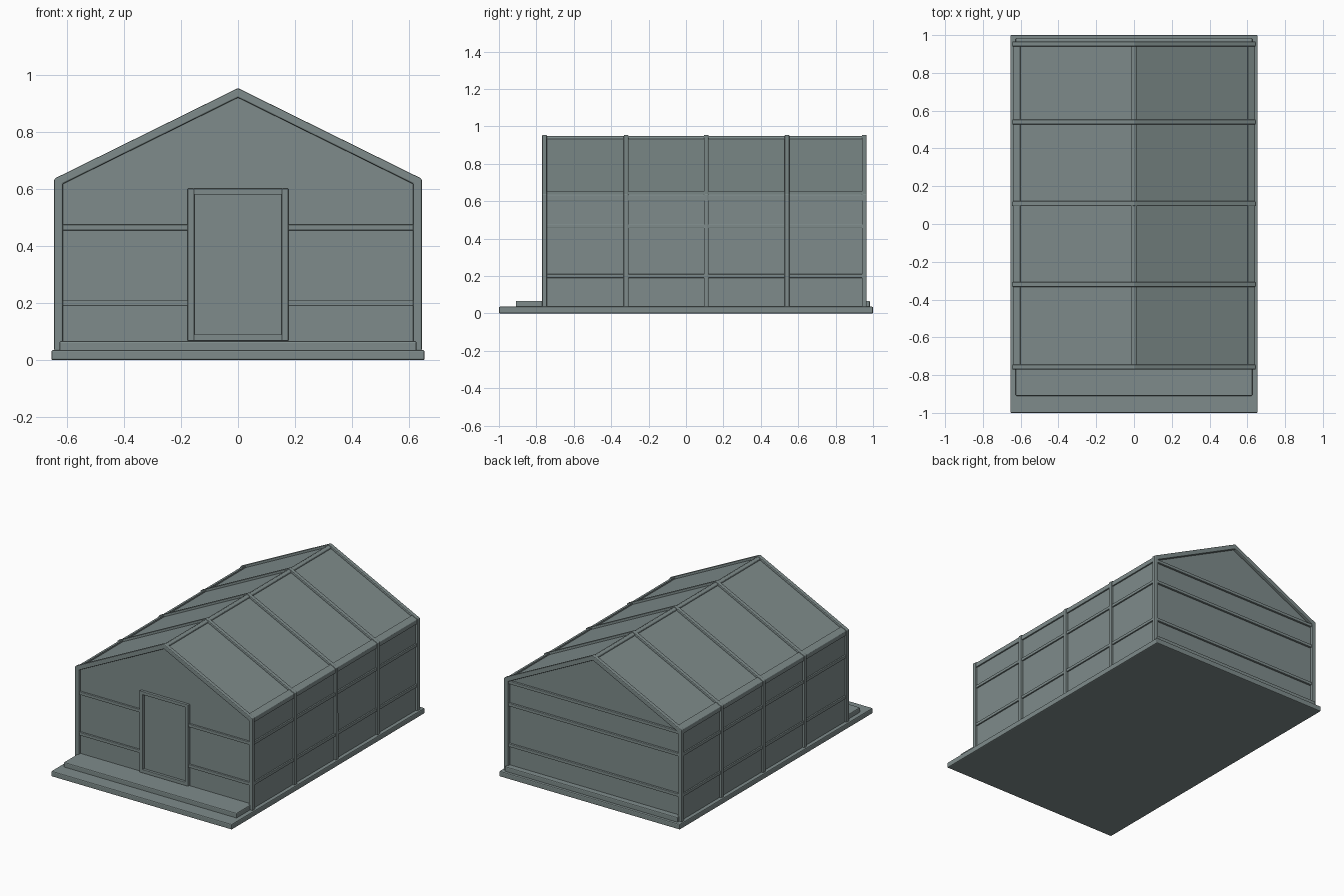
import bpy, bmesh, math

cube = bpy.data.objects.get("Cube")
if cube:
    bpy.data.objects.remove(cube, do_unlink=True)

# Single painted-metal colour
COLOR = (0.21, 0.26, 0.258, 1.0)
metal = bpy.data.materials.new("grey green metal")
metal.use_nodes = True
metal.diffuse_color = COLOR
bsdf = next(n for n in metal.node_tree.nodes if n.type == 'BSDF_PRINCIPLED')
bsdf.inputs["Base Color"].default_value = COLOR
bsdf.inputs["Roughness"].default_value = 0.7

HALF, EAVE, APEX, FLOOR = 0.645, 0.637, 0.955, 0.033
SLOPE = math.atan2(APEX - EAVE, HALF)


def extrude_profile(name, points, y0, y1, bevel=0.0):
    """Extrude a closed (x, z) outline along y."""
    bm = bmesh.new()
    face = bm.faces.new([bm.verts.new((x, y0, z)) for x, z in points])
    ext = bmesh.ops.extrude_face_region(bm, geom=[face])
    moved = [v for v in ext["geom"] if isinstance(v, bmesh.types.BMVert)]
    bmesh.ops.translate(bm, vec=(0, y1 - y0, 0), verts=moved)
    bmesh.ops.recalc_face_normals(bm, faces=bm.faces)
    mesh = bpy.data.meshes.new(name)
    bm.to_mesh(mesh)
    bm.free()
    mesh.materials.append(metal)
    obj = bpy.data.objects.new(name, mesh)
    bpy.context.collection.objects.link(obj)
    if bevel:
        mod = obj.modifiers.new("edge", 'BEVEL')
        mod.width = bevel
        mod.segments = 2
        mod.limit_method = 'ANGLE'
        mod.angle_limit = math.radians(40)
    return obj


def box(name, x0, x1, y0, y1, z0, z1, bevel=0.0):
    return extrude_profile(name, [(x0, z0), (x1, z0), (x1, z1), (x0, z1)], y0, y1, bevel)


def roof_z(x, d):
    """Roof height at x, for a shell sunk by d below the outer frames."""
    return APEX - d / math.cos(SLOPE) - abs(x) * math.tan(SLOPE)


def portal(d):
    """Half-open house outline, from left foot over the ridge to right foot."""
    w = HALF - d
    return [(-w, FLOOR), (-w, roof_z(w, d)), (0, roof_z(0, d)),
            (w, roof_z(w, d)), (w, FLOOR)]


def frame_ring(d0, d1):
    return portal(d0) + portal(d1)[::-1]


# Ground slab and stepped plinth
box("base_slab", -0.655, 0.655, -1, 1, 0, 0.036, 0.006)
box("plinth_step", -0.627, 0.627, -0.91, 0.983, 0.03, 0.067, 0.006)

# Wall and roof shell
FRONT, BACK = -0.752, 0.947
extrude_profile("wall_and_roof_shell", portal(0.014), FRONT, BACK)

# Portal frames along the length
for i, y in enumerate((-0.757, -0.32, 0.108, 0.54, 0.953)):
    extrude_profile(f"portal_frame_{i + 1}", frame_ring(0, 0.03),
                    y - 0.013, y + 0.013, 0.005)

# Ridge purlin
RAIL, DEEP = 0.005, 0.025
extrude_profile("ridge_purlin",
                [(-0.016, roof_z(0.016, RAIL)), (0, roof_z(0, RAIL)),
                 (0.016, roof_z(0.016, RAIL)), (0.016, roof_z(0.016, DEEP)),
                 (0, roof_z(0, DEEP)), (-0.016, roof_z(0.016, DEEP))],
                FRONT, BACK, 0.003)

# Eave purlins and side girts
GIRTS = (0.2, 0.466)
for side, s in (("left", 1), ("right", -1)):
    w, v = HALF - RAIL, HALF - DEEP
    extrude_profile(f"{side}_eave_purlin",
                    [(s * w, 0.604), (s * w, roof_z(w, RAIL)),
                     (s * 0.602, roof_z(0.602, RAIL)),
                     (s * 0.602, roof_z(0.602, DEEP)), (s * v, 0.604)],
                    FRONT, BACK, 0.003)
    for i, z in enumerate(GIRTS):
        xs = sorted((s * 0.62, s * w))
        box(f"{side}_side_girt_{i + 1}", *xs, FRONT, BACK, z - 0.01, z + 0.01, 0.003)
        # Front girts stop at the door
        xs = sorted((s * 0.165, s * 0.62))
        box(f"{side}_front_girt_{i + 1}", *xs, -0.764, -0.74, z - 0.01, z + 0.01, 0.003)

# Back girts, including the one across the gable at eave height
for i, z in enumerate(GIRTS + (0.612,)):
    box(f"back_girt_{i + 1}", -0.62, 0.62, 0.94, 0.96, z - 0.01, z + 0.01, 0.003)

# Door with a raised surround
box("door_panel", -0.15, 0.15, -0.756, -0.74, 0.093, 0.58)
for side, s in (("left", 1), ("right", -1)):
    xs = sorted((s * 0.153, s * 0.177))
    box(f"{side}_door_jamb", *xs, -0.769, -0.74, 0.068, 0.602, 0.003)
box("door_lintel", -0.156, 0.156, -0.769, -0.74, 0.581, 0.602, 0.003)
box("door_sill", -0.156, 0.156, -0.769, -0.74, 0.068, 0.091, 0.003)
